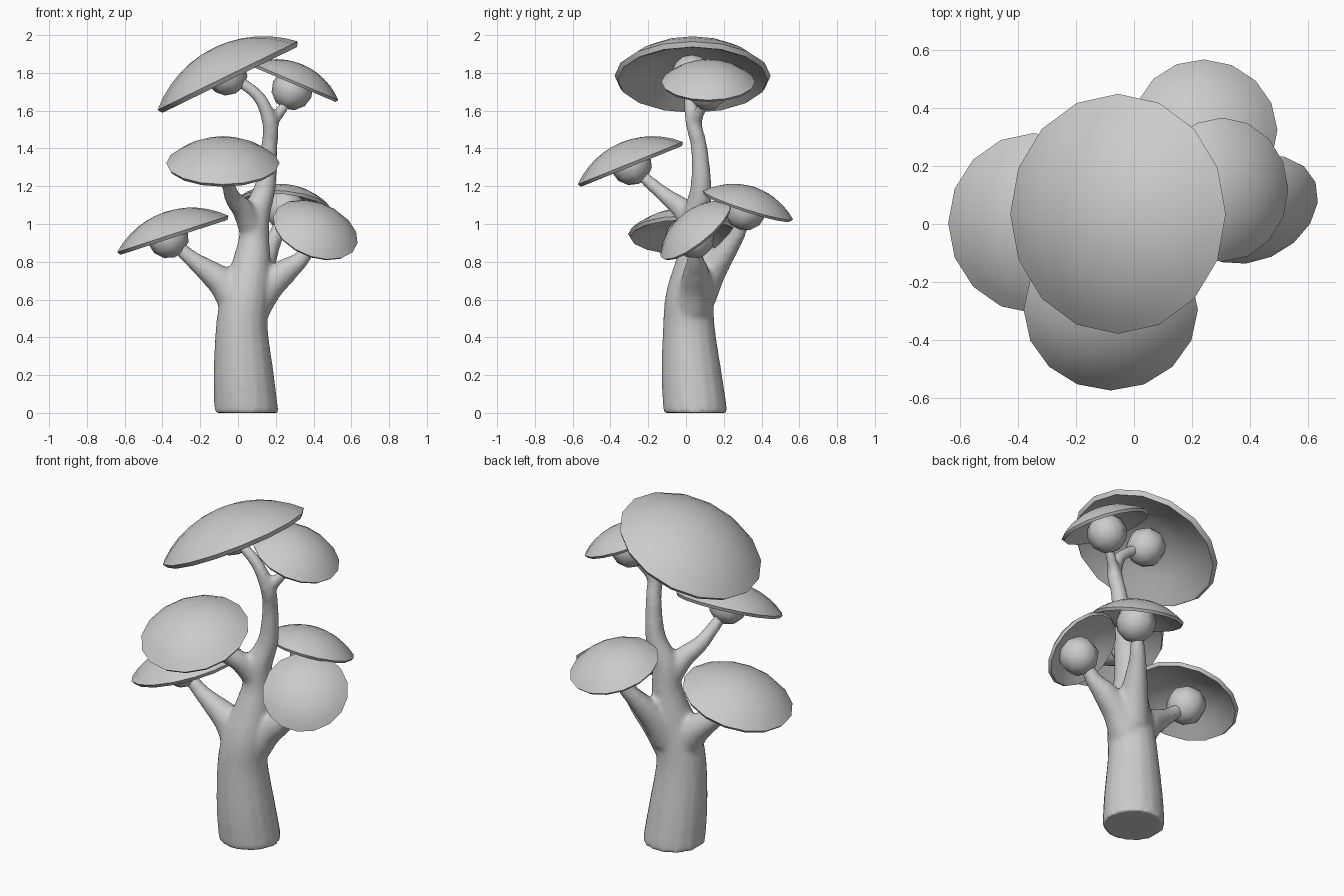
import bpy, bmesh, math
from mathutils import Vector

if "Cube" in bpy.data.objects:
    bpy.data.objects.remove(bpy.data.objects["Cube"])

UP = Vector((0, 0, 1))


def make_object(name, bm, angle=None):
    bmesh.ops.recalc_face_normals(bm, faces=bm.faces)
    mesh = bpy.data.meshes.new(name)
    bm.to_mesh(mesh)
    bm.free()
    ob = bpy.data.objects.new(name, mesh)
    bpy.context.collection.objects.link(ob)
    bpy.ops.object.select_all(action='DESELECT')
    ob.select_set(True)
    bpy.context.view_layer.objects.active = ob
    if angle:
        bpy.ops.object.shade_smooth_by_angle(angle=math.radians(angle))
    return ob


def bridge(bm, a, b):
    n = len(a)
    for i in range(n):
        bm.faces.new((a[i], a[(i + 1) % n], b[(i + 1) % n], b[i]))


def smooth_path(pts, steps=4):
    """Catmull-Rom through (x, y, z, radius) points."""
    p = [Vector(q) for q in pts]
    p = [2 * p[0] - p[1]] + p + [2 * p[-1] - p[-2]]
    out = []
    for i in range(1, len(p) - 2):
        a, b, c, d = p[i - 1:i + 3]
        for s in range(steps):
            t = s / steps
            out.append(0.5 * (2 * b + (c - a) * t + (2 * a - 5 * b + 4 * c - d) * t * t
                              + (3 * b - a - 3 * c + d) * t ** 3))
    return out + [p[-2]]


def add_tube(bm, pts, sides=16):
    path = smooth_path(pts)
    prev = first = None
    for i, q in enumerate(path):
        tangent = path[min(i + 1, len(path) - 1)].xyz - path[max(i - 1, 0)].xyz
        rot = UP.rotation_difference(tangent if i else UP)
        ring = []
        for k in range(sides):
            a = 2 * math.pi * k / sides
            ring.append(bm.verts.new(q.xyz + rot @ (Vector((math.cos(a), math.sin(a), 0)) * q.w)))
        if prev:
            bridge(bm, prev, ring)
        else:
            first = ring
        prev = ring
    bm.faces.new(first[::-1])
    bm.faces.new(prev)


def make_cap(name, center, normal, r):
    """Thin domed disc with a lip and hollow underside."""
    bm = bmesh.new()
    h = 0.40
    rho = (1 + h * h) / (2 * h)
    edge = math.asin(1 / rho)
    profile = []
    for i in range(1, 7):
        a = edge * i / 6
        profile.append((rho * math.sin(a), rho * math.cos(a) - rho + h))
    profile += [(0.96, -0.06), (0.87, -0.02), (0.6, 0.12), (0.3, 0.22)]
    prev = None
    top = bm.verts.new((0, 0, h * r))
    for pr, pz in profile:
        ring = [bm.verts.new((r * pr * math.cos(math.pi * k / 8),
                              r * pr * math.sin(math.pi * k / 8), r * pz)) for k in range(16)]
        if prev:
            bridge(bm, prev, ring)
        else:
            for k in range(16):
                bm.faces.new((top, ring[k], ring[(k + 1) % 16]))
        prev = ring
    bm.faces.new(prev[::-1])
    ob = make_object(name, bm, 40)
    ob.location = center
    ob.rotation_mode = 'QUATERNION'
    ob.rotation_quaternion = UP.rotation_difference(Vector(normal))


def make_ball(name, center, normal):
    bm = bmesh.new()
    bmesh.ops.create_uvsphere(bm, u_segments=8, v_segments=6, radius=0.11)
    ob = make_object(name, bm, 60)
    ob.location = center
    ob.rotation_mode = 'QUATERNION'
    ob.rotation_quaternion = UP.rotation_difference(Vector(normal))


# Trunk and branches, fused into one smooth body
limbs = [
    # main trunk up to the top cap
    [(.045, .05, 0, .17), (.03, .03, .2, .16), (.02, .015, .45, .138), (.04, .02, .62, .128),
     (.07, .045, .78, .105), (.085, .06, .92, .082), (.095, .06, 1.05, .075),
     (.145, .08, 1.2, .056), (.165, .07, 1.4, .044), (.17, .04, 1.53, .042),
     (.12, .02, 1.66, .034), (.03, .02, 1.74, .03), (-.05, .03, 1.78, .03)],
    # upper right
    [(.165, .05, 1.46, .035), (.19, .055, 1.55, .033), (.235, .08, 1.61, .028), (.29, .11, 1.70, .025)],
    # left
    [(.0, .02, .58, .10), (-.07, .02, .68, .085), (-.15, .01, .745, .065),
     (-.25, .0, .82, .043), (-.36, 0, .92, .033)],
    # right
    [(.06, .03, .54, .105), (.15, .05, .66, .085), (.25, .055, .75, .068),
     (.33, .05, .81, .045), (.41, .05, .92, .035)],
    # back right
    [(.06, .05, .58, .10), (.11, .13, .74, .08), (.17, .23, .88, .052),
     (.21, .28, .96, .04), (.24, .31, 1.06, .034)],
    # front
    [(.08, .06, .96, .07), (.03, -.01, 1.07, .06), (-.025, -.09, 1.135, .045),
     (-.05, -.17, 1.2, .036), (-.08, -.28, 1.30, .03)],
]
bm = bmesh.new()
for limb in limbs:
    add_tube(bm, limb)
trunk = make_object("trunk_and_branches", bm)
m = trunk.modifiers.new("fuse", 'REMESH')
m.mode = 'VOXEL'
m.voxel_size = 0.014
m.use_smooth_shade = True
m = trunk.modifiers.new("soften", 'SMOOTH')
m.factor = 0.5
m.iterations = 6

# Leaf caps: rim centre, tilt direction, radius, ball centre
caps = {
    "top": ((-.055, .035, 1.785), (-.44, 0, .90), .413, (-.06, .03, 1.79)),
    "upper_right": ((.303, .118, 1.753), (.39, 0, .92), .248, (.287, .115, 1.712)),
    "left": ((-.345, .003, .947), (-.31, 0, .95), .31, (-.37, 0, .928)),
    "front": ((-.08, -.295, 1.322), (0, -.374, .927), .30, (-.08, -.29, 1.315)),
    "right": ((.41, .05, .97), (.30, -.60, .74), .235, (.425, .04, .925)),
    "back_right": ((.245, .328, 1.10), (.10, .30, .95), .25, (.25, .315, 1.075)),
}
for key, (c, n, r, ball) in caps.items():
    make_cap(key + "_leaf_cap", c, n, r)
    make_ball(key + "_leaf_ball", ball, n)
